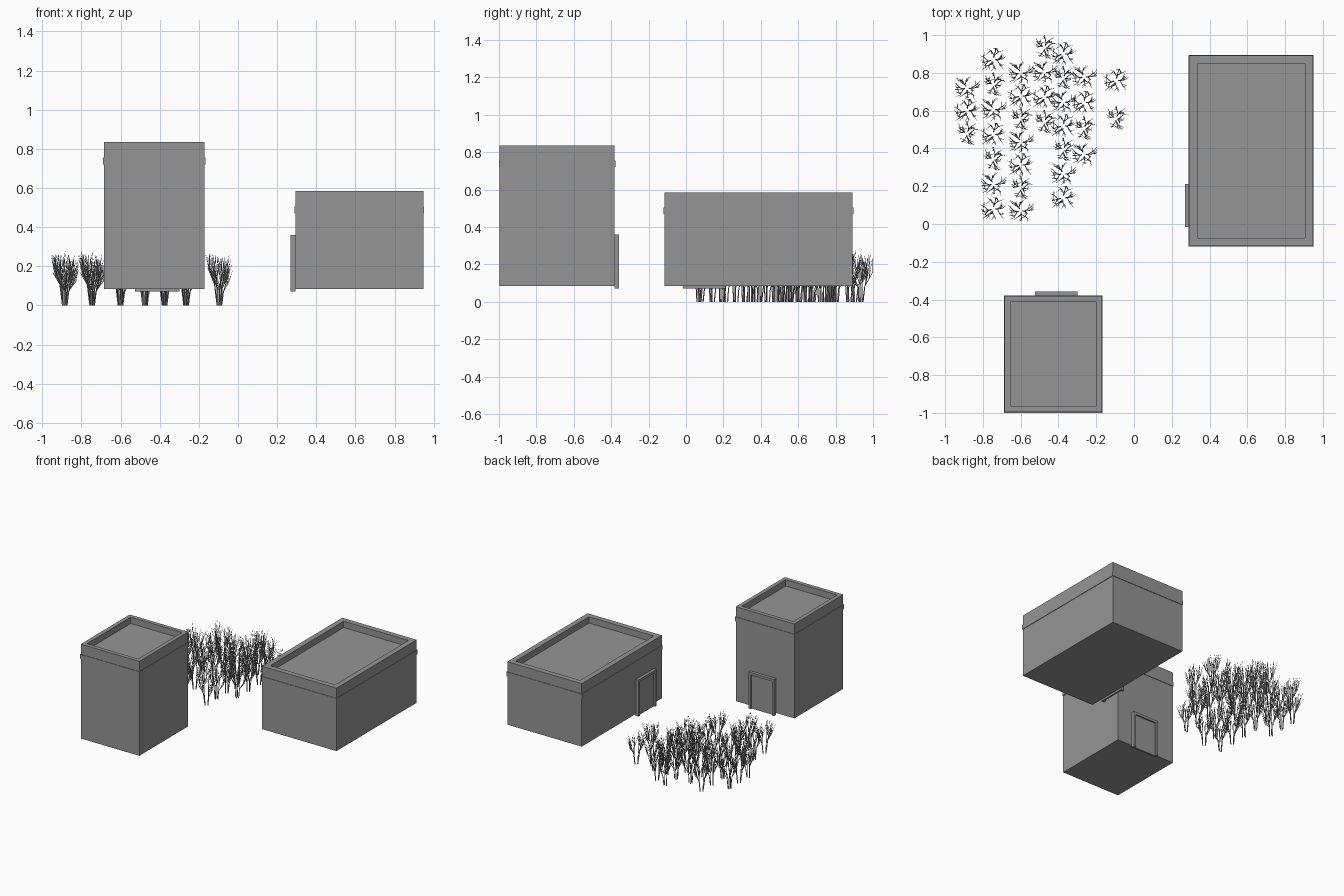
import bpy, bmesh, math, random
from mathutils import Vector, Matrix

if "Cube" in bpy.data.objects:
    bpy.data.objects.remove(bpy.data.objects["Cube"])
rng = random.Random(4)

grey = bpy.data.materials.new("plain grey")
grey.use_nodes = True
grey.diffuse_color = (0.3, 0.3, 0.3, 1)
grey.node_tree.nodes["Principled BSDF"].inputs["Base Color"].default_value = (0.3, 0.3, 0.3, 1)


def finish(name, bm):
    bmesh.ops.recalc_face_normals(bm, faces=bm.faces)
    mesh = bpy.data.meshes.new(name)
    bm.to_mesh(mesh)
    bm.free()
    mesh.materials.append(grey)
    return place(name, mesh)


def place(name, mesh, location=(0, 0, 0)):
    obj = bpy.data.objects.new(name, mesh)
    obj.location = location
    bpy.context.collection.objects.link(obj)
    return obj


def add_box(bm, low, high):
    low, high = Vector(low), Vector(high)
    matrix = Matrix.Translation((low + high) / 2) @ Matrix.Diagonal((*(high - low), 1))
    return bmesh.ops.create_cube(bm, size=1, matrix=matrix)["verts"]


def add_stick(bm, start, end, r1, r2):
    axis = end - start
    turn = axis.to_track_quat("Z", "Y").to_matrix().to_4x4()
    bmesh.ops.create_cone(bm, cap_ends=True, segments=3, radius1=r1, radius2=r2,
                          depth=axis.length,
                          matrix=Matrix.Translation((start + end) / 2) @ turn)


def building(name, low, high, rim, band_z):
    # Walls with a sunken roof behind a parapet
    bm = bmesh.new()
    add_box(bm, low, high)
    bm.normal_update()
    top = max(bm.faces, key=lambda f: f.calc_center_median().z)
    bmesh.ops.inset_region(bm, faces=[top], thickness=rim)
    roof = bmesh.ops.extrude_face_region(bm, geom=[top])["geom"]
    bmesh.ops.translate(bm, vec=(0, 0, -0.05),
                        verts=[v for v in roof if isinstance(v, bmesh.types.BMVert)])
    if top.is_valid:
        bmesh.ops.delete(bm, geom=[top], context="FACES_ONLY")
    finish(name + "_walls", bm)
    # Thin moulding around the walls
    bm = bmesh.new()
    out = 0.004
    (x0, y0, _), (x1, y1, _) = low, high
    z0, z1 = band_z
    for a, b in (((x0 - out, y0 - out), (x1 + out, y0)), ((x0 - out, y1), (x1 + out, y1 + out)),
                 ((x0 - out, y0), (x0, y1)), ((x1, y0), (x1 + out, y1))):
        add_box(bm, (*a, z0), (*b, z1))
    finish(name + "_band", bm)


def doorway(name, location, angle):
    # Door surround facing local +y, with the panel set back
    bm = bmesh.new()
    w, h, t, d = 0.113, 0.29, 0.02, 0.026
    add_box(bm, (-w, 0, 0), (-w + t, d, h))
    add_box(bm, (w - t, 0, 0), (w, d, h))
    add_box(bm, (-w + t, 0, h - t), (w - t, d, h))
    add_box(bm, (-w + t, 0, 0), (w - t, d - 0.012, h - t))
    obj = finish(name, bm)
    obj.location = location
    obj.rotation_euler.z = angle


building("tall_building", (-0.685, -0.996, 0.085), (-0.17, -0.382, 0.835), 0.045, (0.72, 0.755))
building("long_building", (0.293, -0.116, 0.085), (0.947, 0.891, 0.585), 0.06, (0.47, 0.505))
doorway("tall_building_door", (-0.412, -0.383, 0.07), 0)
doorway("long_building_door", (0.295, 0.098, 0.07), math.pi / 2)


def shrub_mesh():
    # Short stems that fork into upright branches and fine twigs
    bm = bmesh.new()
    for i in range(4):
        a = i * math.pi / 2 + rng.uniform(-0.5, 0.5)
        aim = Vector((math.cos(a), math.sin(a), 0))
        foot = aim * 0.012
        fork = aim * rng.uniform(0.012, 0.03) + Vector((0, 0, rng.uniform(0.07, 0.11)))
        add_stick(bm, foot, fork, 0.004, 0.003)
        for j in range(3):
            b = a + (j - 1) * 0.8 + rng.uniform(-0.3, 0.3)
            reach = rng.uniform(0.02, 0.045)
            knee = fork + Vector((math.cos(b) * reach, math.sin(b) * reach, rng.uniform(0.04, 0.09)))
            add_stick(bm, fork, knee, 0.0025, 0.002)
            for k in range(3):
                tip = knee + Vector((rng.uniform(-0.025, 0.025), rng.uniform(-0.025, 0.025), 0))
                tip.x = max(-0.07, min(0.07, tip.x))
                tip.y = max(-0.06, min(0.06, tip.y))
                tip.z = min(0.275, knee.z + rng.uniform(0.05, 0.1))
                add_stick(bm, fork.lerp(knee, rng.uniform(0.5, 1)), tip, 0.002, 0.0008)
    for v in bm.verts:
        v.co.z = max(v.co.z, 0)
    obj = finish("shrub", bm)
    mesh = obj.data
    bpy.data.objects.remove(obj)
    return mesh


# Shrubs planted in columns: x, first y, last y, number
variants = [shrub_mesh() for _ in range(3)]
columns = [(-0.885, 0.48, 0.72, 3), (-0.745, 0.08, 0.87, 7), (-0.6, 0.07, 0.8, 7),
           (-0.475, 0.54, 0.935, 4), (-0.375, 0.14, 0.9, 7), (-0.265, 0.37, 0.78, 4),
           (-0.095, 0.56, 0.76, 2)]
for c, (x, first, last, count) in enumerate(columns):
    for i in range(count):
        y = first + (last - first) * i / (count - 1)
        place("shrub", variants[(c + i) % 3], (x, y, 0))
